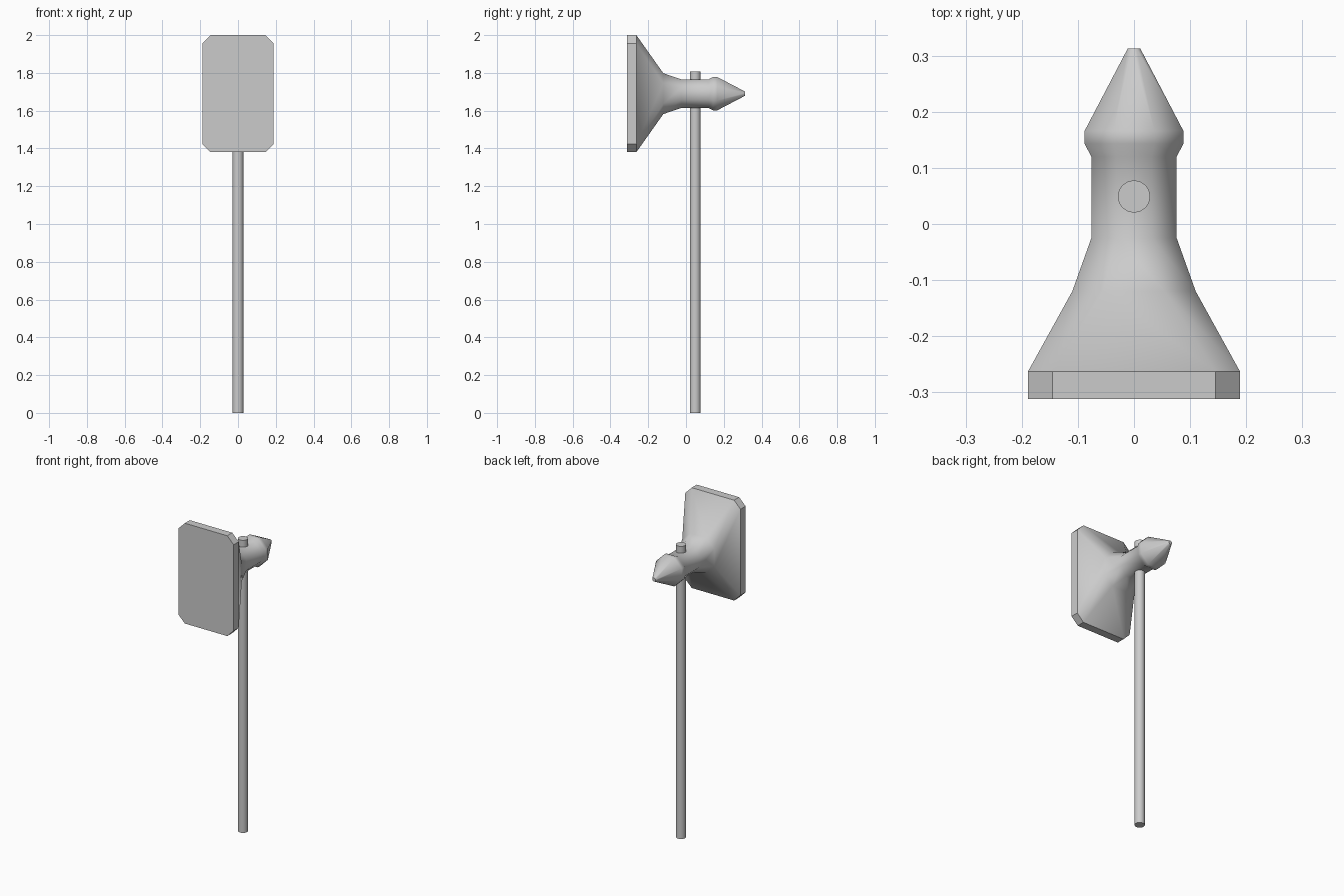
import bpy, bmesh, math

if "Cube" in bpy.data.objects:
    bpy.data.objects.remove(bpy.data.objects["Cube"])

AXIS_Z = 1.69

# Hammer head: octagonal sections lofted from striking plate to spike
# (y, half width, half height, corner cut x, corner cut z)
R = 0.586  # corner cut of a regular octagon relative to its half width
sections = [(-0.312, 0.189, 0.31, 0.044, 0.044),
            (-0.263, 0.189, 0.31, 0.044, 0.044),
            (-0.12, 0.11, 0.108, 0.055, 0.055)]
for y, r in [(-0.025, 0.076), (0.12, 0.076), (0.143, 0.088), (0.166, 0.088), (0.313, 0.011)]:
    sections.append((y, r, r, r * R, r * R))


def octagon(bm, y, hx, hz, cx, cz):
    quarter = [(hx, hz - cz), (hx - cx, hz)]
    pts = quarter + [(-x, z) for x, z in reversed(quarter)]
    pts += [(-x, -z) for x, z in pts]
    return [bm.verts.new((x, y, AXIS_Z + z)) for x, z in pts]


bm = bmesh.new()
rings = [octagon(bm, *s) for s in sections]
for a, b in zip(rings, rings[1:]):
    for i in range(8):
        j = (i + 1) % 8
        bm.faces.new((a[i], a[j], b[j], b[i]))
bm.faces.new(rings[0])
bm.faces.new(rings[-1])
bmesh.ops.recalc_face_normals(bm, faces=bm.faces)
for f in bm.faces:
    f.smooth = True
# Crisp plate and spike ends, smooth neck between them
plate = set(rings[0] + rings[1])
for e in bm.edges:
    in_plate = all(v in plate for v in e.verts)
    if in_plate or all(v in rings[-1] for v in e.verts) or e.calc_face_angle(0) > math.radians(52):
        e.smooth = False
mesh = bpy.data.meshes.new("hammer_head")
bm.to_mesh(mesh)
bm.free()
bpy.context.collection.objects.link(bpy.data.objects.new("hammer_head", mesh))

# Handle passing through the head
bpy.ops.mesh.primitive_cylinder_add(vertices=16, radius=0.029, depth=1.808,
                                    location=(0, 0.049, 0.904))
bpy.context.object.name = "handle"
bpy.ops.object.shade_smooth_by_angle(angle=math.radians(40))
